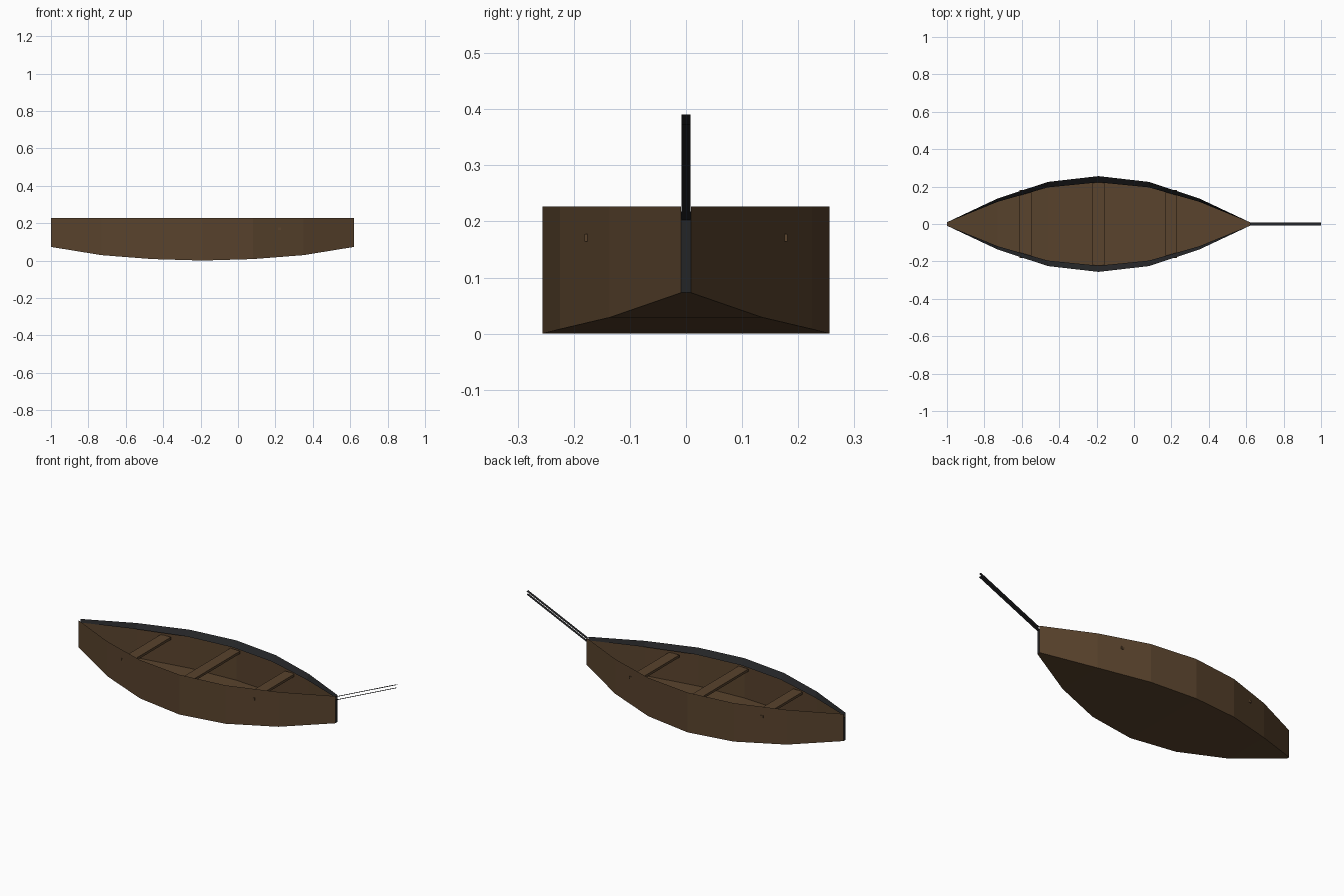
import bpy, bmesh

if "Cube" in bpy.data.objects:
    bpy.data.objects.remove(bpy.data.objects["Cube"])


def material(name, rgb):
    m = bpy.data.materials.new(name)
    m.diffuse_color = (*rgb, 1)
    m.use_nodes = True
    m.node_tree.nodes["Principled BSDF"].inputs["Base Color"].default_value = m.diffuse_color
    return m


WOOD = material("brown wood", (0.100, 0.056, 0.026))
DARK = material("charcoal trim", (0.0175, 0.018, 0.0195))


def finish(name, bm, mats, recalc=True):
    if recalc:
        bmesh.ops.recalc_face_normals(bm, faces=bm.faces)
    me = bpy.data.meshes.new(name)
    bm.to_mesh(me)
    bm.free()
    for m in mats:
        me.materials.append(m)
    ob = bpy.data.objects.new(name, me)
    bpy.context.collection.objects.link(ob)
    return ob


# Hull stations: half width, keel height, inner rim height (mirrored about the middle)
half = [(0.009, 0.073, 0.207), (0.136, 0.029, 0.2), (0.225, 0.008, 0.2), (0.256, 0.0, 0.2)]
stations = half + half[-2::-1]
TOP = 0.227

# Thin hull shell: each ring runs inner rim, outer top, bottom, and up the other side
bm = bmesh.new()
rings = []
for i, (w, keel, rim) in enumerate(stations):
    x = -1 + 0.27 * i
    side = [(w * 0.87, rim), (w, TOP), (w, keel)]
    pts = side + [(-y, z) for y, z in reversed(side)]
    rings.append([bm.verts.new((x, y, z)) for y, z in pts])
for a, b in zip(rings, rings[1:]):
    for k in range(5):
        f = bm.faces.new((a[k], a[k + 1], b[k + 1], b[k]))
        f.material_index = 1 if k in (0, 4) else 0   # sloped rim bands are dark
# Dark stem and stern faces, closing the ends
for r in (rings[0], rings[-1]):
    bm.faces.new(r).material_index = 1
finish("hull", bm, [WOOD, DARK])

# Three plank seats, the end corners of the outer two just piercing the sides
for name, x, w in (("rear_seat", -0.58, 0.181), ("middle_seat", -0.19, 0.247), ("front_seat", 0.2, 0.181)):
    bm = bmesh.new()
    bmesh.ops.create_cube(bm, size=1)
    for v in bm.verts:
        v.co = (x + v.co.x * 0.062, v.co.y * 2 * w, 0.171 + v.co.z * 0.014)
    finish(name, bm, [WOOD])

# Flat mooring line rising from the bow, two parallel strips
for name, dz in (("upper_mooring_line", 0.0), ("lower_mooring_line", -0.018)):
    bm = bmesh.new()
    bm.faces.new([bm.verts.new(p) for p in (
        (0.62, -0.008, 0.221 + dz), (1.0, -0.008, 0.391 + dz),
        (1.0, 0.008, 0.391 + dz), (0.62, 0.008, 0.221 + dz))])
    finish(name, bm, [DARK], recalc=False)
